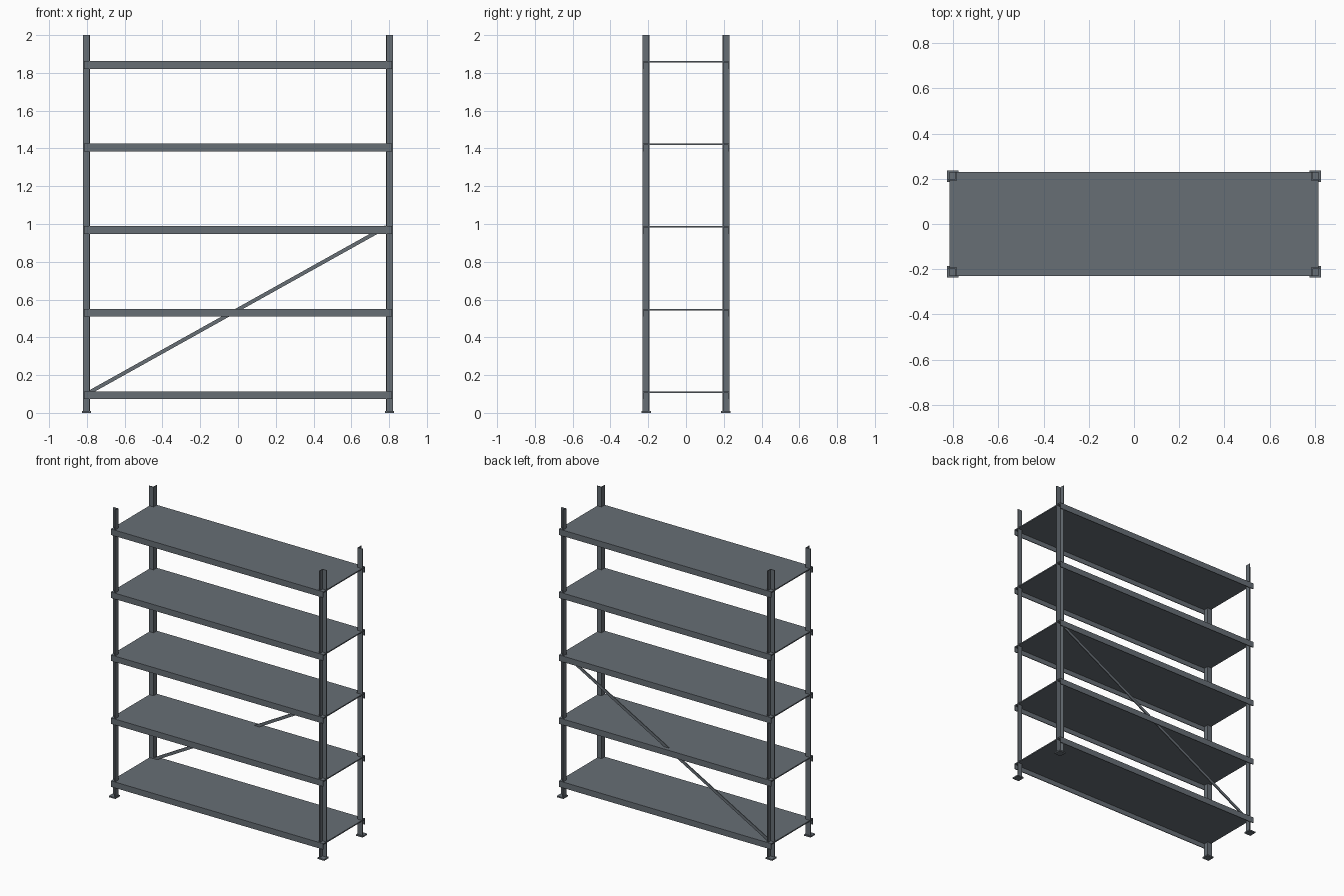
import bpy
import math
from mathutils import Matrix, Vector

cube = bpy.data.objects.get("Cube")
if cube:
    bpy.data.objects.remove(cube, do_unlink=True)

# Painted steel, the only colour
steel = bpy.data.materials.new("slate grey steel")
steel.use_nodes = True
colour = (0.135, 0.157, 0.178, 1)
steel.diffuse_color = colour
steel.node_tree.nodes["Principled BSDF"].inputs["Base Color"].default_value = colour


def prism(name, profile, axis, start, end):
    """Extrude a closed 2D profile along x or z."""
    def place(point, t):
        a, b = point
        return (t, a, b) if axis == "x" else (a, b, t)

    n = len(profile)
    verts = [place(p, t) for t in (start, end) for p in profile]
    faces = [list(range(n))[::-1], list(range(n, 2 * n))]
    faces += [(i, (i + 1) % n, (i + 1) % n + n, i + n) for i in range(n)]
    mesh = bpy.data.meshes.new(name)
    mesh.from_pydata(verts, [], faces)
    mesh.validate()
    mesh.materials.append(steel)
    obj = bpy.data.objects.new(name, mesh)
    bpy.context.collection.objects.link(obj)
    # Consistent outward normals even for mirrored profiles
    import bmesh
    bm = bmesh.new()
    bm.from_mesh(mesh)
    bmesh.ops.recalc_face_normals(bm, faces=bm.faces)
    bm.to_mesh(mesh)
    bm.free()
    return obj


def rect(x0, x1, y0, y1):
    return [(x0, y0), (x1, y0), (x1, y1), (x0, y1)]


def angle(corner, du, dv, thick):
    """L profile: legs du and dv leave the corner, signs give the direction."""
    u, v = corner
    tu, tv = math.copysign(thick, du), math.copysign(thick, dv)
    return [(u, v), (u + du, v), (u + du, v + tv),
            (u + tu, v + tv), (u + tu, v + dv), (u, v + dv)]


HEIGHT = 2.0
POST_X, POST_Y = 0.784, 0.193      # inner corners of the angle posts
LEG, THICK = 0.036, 0.005
SHELF_X, SHELF_Y = 0.816, 0.229
SHELF_TOPS = [0.114 + 0.4372 * i for i in range(5)]
PLATE, LIP = 0.008, 0.041

# Angle posts with their corners turned inward, each on a square foot
for sx, side in ((-1, "right"), (1, "left")):
    for sy, end in ((-1, "front"), (1, "back")):
        prism(f"{end}_{side}_post",
              angle((sx * POST_X, sy * POST_Y), sx * LEG, sy * LEG, THICK),
              "z", 0.0, HEIGHT)
        cx, cy = sx * (POST_X + LEG / 2), sy * (POST_Y + LEG / 2)
        prism(f"{end}_{side}_foot",
              rect(cx - 0.025, cx + 0.025, cy - 0.025, cy + 0.025),
              "z", 0.0, 0.009)

# Shelf plates with an angle beam under each long edge
for i, top in enumerate(SHELF_TOPS, 1):
    prism(f"shelf_{i}", rect(-SHELF_X, SHELF_X, -SHELF_Y, SHELF_Y),
          "z", top - PLATE, top)
    for sy, end in ((-1, "front"), (1, "back")):
        prism(f"shelf_{i}_{end}_beam",
              angle((sy * (SHELF_Y + 0.001), top), -sy * 0.03, -LIP, THICK),
              "x", -SHELF_X, SHELF_X)

# Diagonal brace at the back, from the lowest shelf to the middle one
low = Vector((-POST_X, 0.198, SHELF_TOPS[0] - 0.004))
high = Vector((POST_X, 0.198, SHELF_TOPS[2] - 0.004))
run = high - low
brace = prism("back_brace", rect(-0.003, 0.003, -0.01, 0.01),
              "x", -run.length / 2, run.length / 2)
tilt = Matrix.Rotation(-math.atan2(run.z, run.x), 4, "Y")
brace.matrix_world = Matrix.Translation((low + high) / 2) @ tilt
